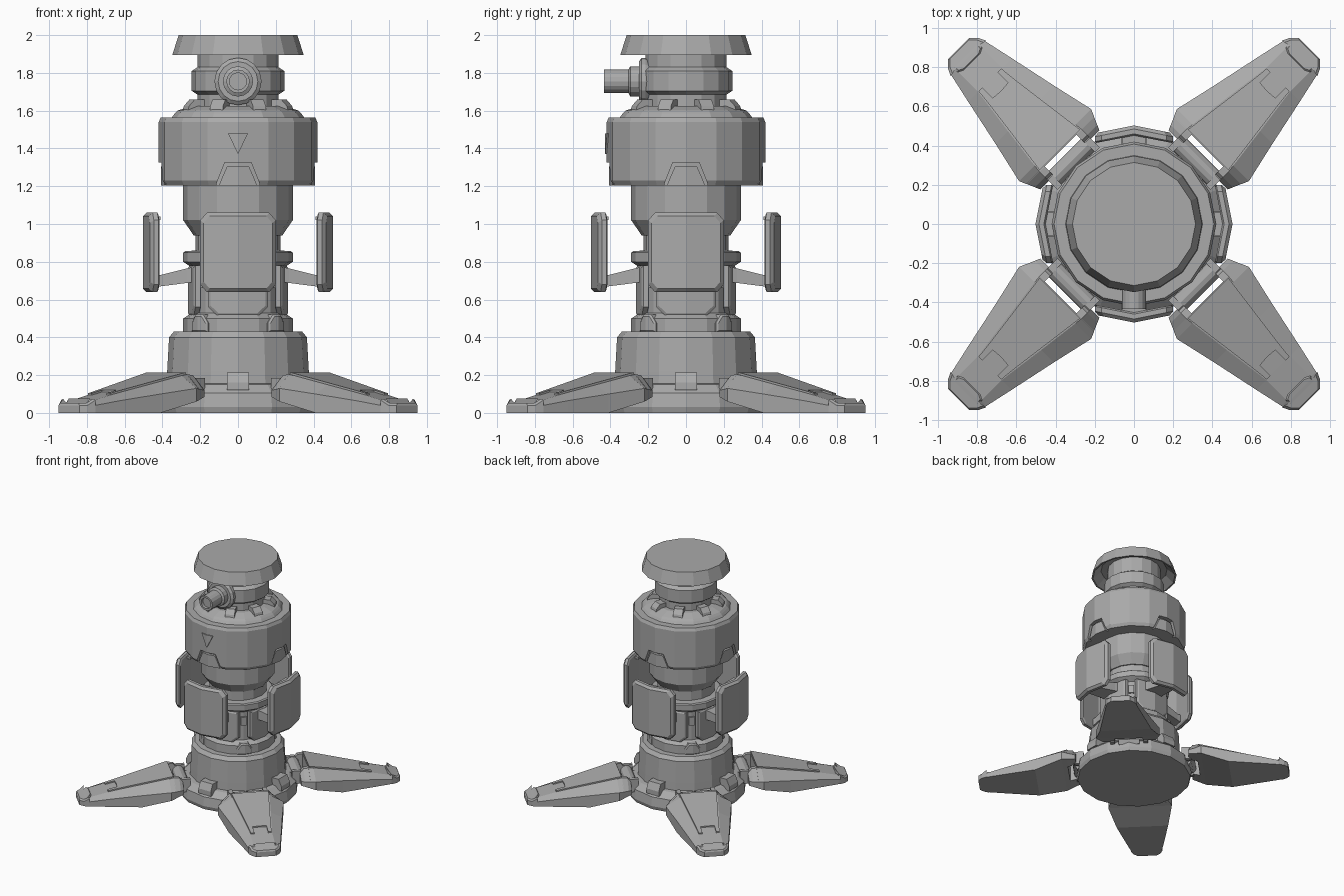
import bpy, bmesh, math
from mathutils import Matrix

if "Cube" in bpy.data.objects:
    bpy.data.objects.remove(bpy.data.objects["Cube"])

SIDES = 16
FACET = math.tan(math.pi / SIDES)
STEEL = bpy.data.materials.new("dark_steel")
STEEL.diffuse_color = (.4, .4, .4, 1)
STEEL.use_nodes = True
STEEL.node_tree.nodes["Principled BSDF"].inputs["Base Color"].default_value = STEEL.diffuse_color


def rot(deg, axis='Z'):
    return Matrix.Rotation(math.radians(deg), 4, axis)


def finish(name, bm, mat=None):
    bmesh.ops.recalc_face_normals(bm, faces=bm.faces[:])
    if mat:
        bm.transform(mat)
    me = bpy.data.meshes.new(name)
    bm.to_mesh(me)
    bm.free()
    me.materials.append(STEEL)
    ob = bpy.data.objects.new(name, me)
    bpy.context.collection.objects.link(ob)
    return ob


def loft_bm(sections):
    """Skin a list of equal-length point loops and cap both ends."""
    bm = bmesh.new()
    rings = [[bm.verts.new(p) for p in s] for s in sections]
    n = len(rings[0])
    for a, b in zip(rings, rings[1:]):
        for i in range(n):
            j = (i + 1) % n
            bm.faces.new((a[i], a[j], b[j], b[i]))
    bm.faces.new(rings[0])
    bm.faces.new(rings[-1])
    return bm


def loft(name, sections, mat=None):
    return finish(name, loft_bm(sections), mat)


def lathe(name, profile, n=SIDES, mat=None):
    """Revolve (radius, height) points around z."""
    t = [2 * math.pi * i / n for i in range(n)]
    return loft(name, [[(r * math.cos(a), r * math.sin(a), z) for a in t]
                       for r, z in profile], mat)


def mirrored(half):
    """Complete a right-hand outline (v, z) with its mirror image."""
    return half + [(-v, z) for v, z in reversed(half) if v > 1e-6]


def plate(name, outline, layers, deg):
    """Plate folded round the 16-sided body; layers are (radius, inset)."""
    zs = [z for v, z in outline]
    cz, hz = (max(zs) + min(zs)) / 2, (max(zs) - min(zs)) / 2
    hv = max(v for v, z in outline)
    bm = loft_bm([[(v * (1 - d / hv), -r, cz + (z - cz) * (1 - d / hz)) for v, z in outline]
                  for r, d in layers])
    bmesh.ops.bisect_plane(bm, geom=bm.verts[:] + bm.edges[:] + bm.faces[:],
                           plane_co=(0, 0, 0), plane_no=(1, 0, 0), dist=1e-5)
    for vert in bm.verts:
        vert.co.y += abs(vert.co.x) * FACET
    return finish(name, bm, rot(deg))


def box(name, x, y, z, mat):
    return loft(name, [[(a, y[0], z[0]), (a, y[1], z[0]), (a, y[1], z[1]), (a, y[0], z[1])]
                       for a in x], mat)


def cut(target, cutter):
    mod = target.modifiers.new("cut", 'BOOLEAN')
    mod.object, mod.operation, mod.solver = cutter, 'DIFFERENCE', 'EXACT'
    cutter.hide_render = True
    bpy.context.view_layer.objects.active = target
    bpy.ops.object.modifier_apply(modifier=mod.name)
    bpy.data.objects.remove(cutter)


# Central stack
lathe("base", [(.46, 0), (.47, .03), (.46, .105), (.41, .15), (.378, .155),
               (.375, .22), (.365, .40), (.34, .43)])
lathe("lower_shaft", [(.29, .42), (.29, .50), (.245, .53), (.245, .77), (.29, .80),
                      (.29, .848), (.28, .856), (.225, .86), (.225, .97)])
lathe("upper_shaft", [(.235, .94), (.245, .955), (.29, 1.02), (.29, 1.24)])
collar = lathe("collar", [(.405, 1.205), (.42, 1.23), (.42, 1.54), (.408, 1.565),
                          (.35, 1.565), (.335, 1.585), (.32, 1.60), (.25, 1.625)])
lathe("neck", [(.215, 1.60), (.215, 1.685), (.245, 1.705), (.245, 1.81),
               (.215, 1.83), (.215, 1.965)])
lathe("cap", [(.20, 1.96), (.27, 1.955), (.335, 1.895), (.348, 1.895), (.314, 2.0)])

# Nozzle on the front of the neck
lathe("nozzle", [(.11, .18), (.125, .215), (.125, .235), (.105, .25), (.08, .25), (.08, .295),
                 (.062, .305), (.062, .435), (.045, .435), (.045, .41)],
      16, Matrix.Translation((0, 0, 1.755)) @ rot(90, 'X'))

# Triangle mark on the collar front
plate("triangle_mark", [(.053, 1.48), (0, 1.37), (-.053, 1.48)], [(.40, 0), (.428, 0)], 0)

# Wedge blocks round the collar top
for k in range(8):
    loft("collar_block", [[(.205, y, 1.59), (.305, y, 1.59), (.295, y, 1.625),
                           (.262, y, 1.66), (.205, y, 1.66)] for y in (-.037, .037)],
         rot(22.5 + 45 * k))

shield_outline = mirrored([(.165, .64), (.2, .68), (.2, 1.02), (.165, 1.06)])
shaft_outline = mirrored([(.11, .515), (.158, .56), (.158, .78)])
clip_outline = mirrored([(.06, .425), (.06, .475), (.03, .52)])

for k in range(4):
    a = 90 * k
    # Trapezoid recess with a smaller plug at the collar's lower edge
    cut(collar, plate("recess_cutter", mirrored([(.122, 1.15), (.112, 1.22), (.07, 1.325)]),
                      [(.385, 0), (.50, 0)], a))
    plate("recess_plug", mirrored([(.10, 1.205), (.093, 1.225), (.058, 1.305)]),
          [(.37, 0), (.408, 0)], a)

    # Shield with bevelled rim, and the arm carrying it
    plate("shield", shield_outline, [(.452, .012), (.46, 0), (.485, 0), (.503, .018)], a)
    loft("shield_arm", [[(-w, -y, z0), (w, -y, z0), (w, -y, z1), (-w, -y, z1)]
                        for y, w, z0, z1 in ((.22, .09, .695, .775), (.27, .08, .688, .765),
                                             (.41, .065, .67, .73), (.47, .065, .665, .73))], rot(a))
    box("shield_tab", (-.06, .06), (-.46, -.41), (1.02, 1.04), rot(a))

    # Shaft cladding plate with raised lower frame
    plate("shaft_plate", shaft_outline, [(.23, 0), (.256, 0), (.264, .012)], a)

    # Clamp bridging base and its flange
    loft("base_clamp", [[(x, -.36, .12), (x, -.452, .12), (x, -.452, .16),
                         (x, -.425, .215), (x, -.36, .215)] for x in (-.058, .058)], rot(a))

    # Small clip and lock on the diagonals of the shaft
    plate("shaft_clip", clip_outline, [(.25, 0), (.295, 0), (.303, .01)], a + 45)
    box("shaft_lock", (.22, .258), (-.022, .022), (.66, .73), rot(a + 45))

    # Leg: u runs outward along local x
    m = rot(a + 45)

    def section(u, hw, edge, pw, top, low):
        return [(u, -hw, low), (u, hw, low), (u, hw, edge), (u, pw, top),
                (u, -pw, top), (u, -hw, edge)]

    loft("leg", [section(*s) for s in ((.53, .243, .125, .152, .205, .069),
                                       (.57, .26, .13, .148, .196, .06),
                                       (.79, .21, .10, .12, .148, 0),
                                       (1.04, .157, .065, .086, .094, 0),
                                       (1.19, .124, .04, .085, .06, 0),
                                       (1.235, .106, .034, .08, .046, 0))], m)
    # Raised two-pronged spine on the leg
    for s in (-1, 1):
        loft("leg_spine", [[(u, s * v0, z - .03), (u, s * v1, z - .03),
                            (u, s * v1, z), (u, s * v0, z)]
                           for u, v0, v1, z in ((.535, 0, .146, .215), (.96, 0, .09, .122),
                                                (.965, .055, .09, .121), (1.04, .055, .082, .104))], m)
        # Fork cheeks either side of the hinge
        loft("leg_fork", [[(u, s * .115, lo), (u, s * hw, lo), (u, s * hw, hi),
                           (u, s * .152, top), (u, s * .115, top)]
                          for u, hw, lo, hi, top in ((.462, .213, .085, .12, .165),
                                                     (.49, .225, .079, .122, .20),
                                                     (.535, .244, .068, .125, .204))], m)
        loft("hinge_lug", [[(u, s * v, z) for u, z in ((.40, .075), (.47, .075), (.505, .10),
                                                       (.505, .155), (.47, .185), (.40, .185))]
                           for v in (.118, .152)], m)
    # Toe pad with stepped inner edge
    pad = [(1.17, -.06), (1.185, -.09), (1.205, -.09), (1.195, -.128), (1.235, -.109),
           (1.266, -.078)]
    pad += [(u, -v) for u, v in reversed(pad)]
    loft("toe_pad", [[(u, v, 0) for u, v in pad],
                     [(u, v, .04 if u > 1.2 else .068) for u, v in pad],
                     [(1.215 + (u - 1.215) * .88, v * .88, .052 if u > 1.2 else .075)
                      for u, v in pad]], m)
    # Hinge pin and the knuckle below it
    lathe("hinge_pin", [(.047, -.145), (.047, .145)], 12,
          m @ Matrix.Translation((.452, 0, .135)) @ rot(90, 'X'))
    loft("hinge_knuckle", [[(u, v, z) for u, z in ((.36, .06), (.455, .06), (.475, .09),
                                                   (.475, .13), (.45, .15), (.36, .15))]
                           for v in (-.085, .085)], m)
